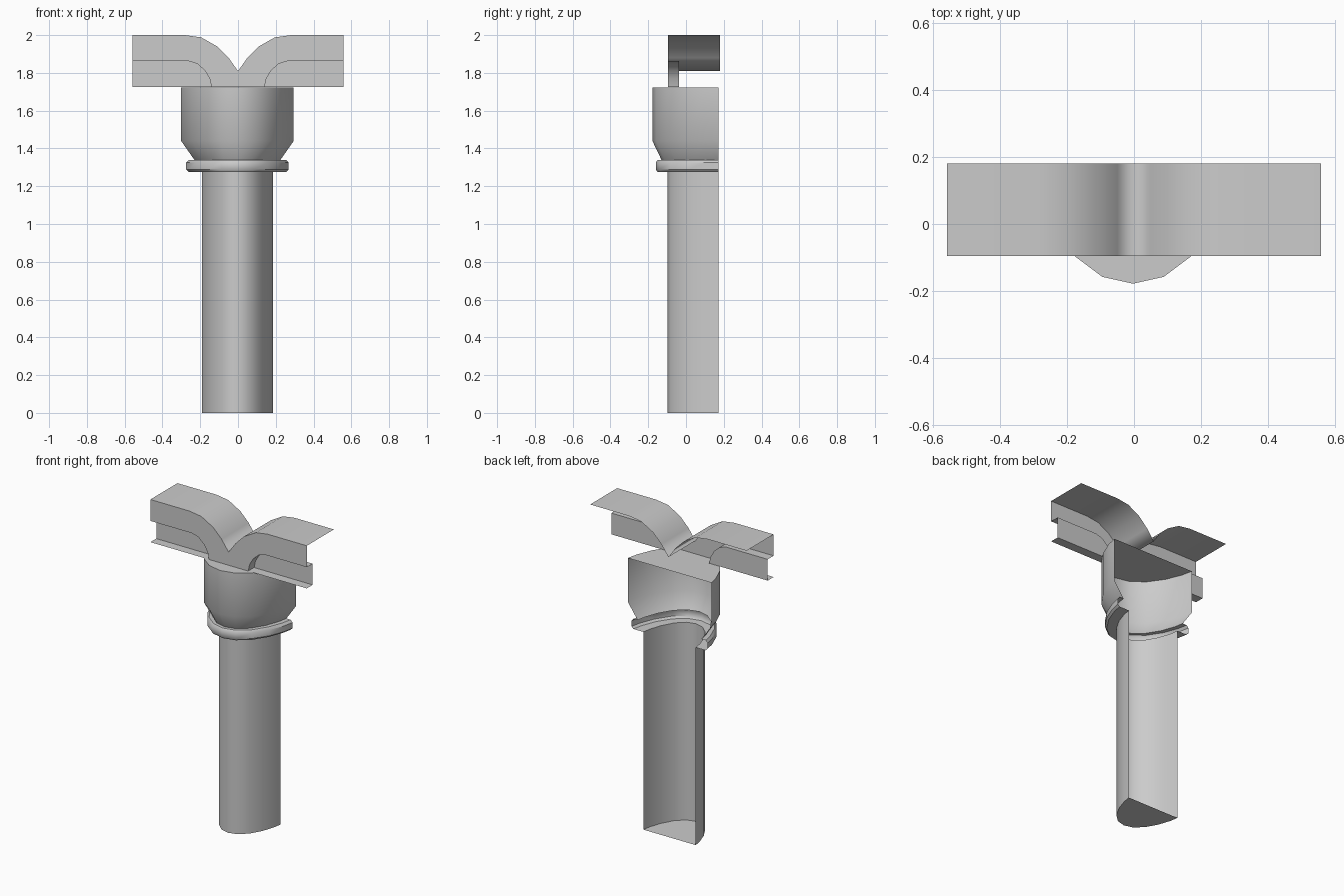
import bpy, bmesh, math

if "Cube" in bpy.data.objects:
    bpy.data.objects.remove(bpy.data.objects["Cube"])

BACK = 0.172
# Half cross-section: (width fraction, depth fraction measured from the front)
HALF = [(1, 1), (.95, .80), (.81, .51), (.585, .235), (.307, .058), (0, 0)]
SECTION = [(-x, d) for x, d in HALF] + HALF[-2::-1]


def finish(name, bm, mirror=False):
    bmesh.ops.remove_doubles(bm, verts=bm.verts, dist=1e-5)
    me = bpy.data.meshes.new(name)
    bm.to_mesh(me)
    bm.free()
    ob = bpy.data.objects.new(name, me)
    bpy.context.collection.objects.link(ob)
    bpy.ops.object.select_all(action='DESELECT')
    ob.select_set(True)
    bpy.context.view_layer.objects.active = ob
    bpy.ops.object.shade_smooth_by_angle(angle=math.radians(38))
    if mirror:
        m = ob.modifiers.new("mirror", 'MIRROR')
        m.use_clip = True
    return ob


def strip(bm, a, b):
    """Quads (or triangles where points coincide) between two point rows."""
    for i in range(len(a) - 1):
        pts = []
        for p in (a[i], a[i + 1], b[i + 1], b[i]):
            if p not in pts:
                pts.append(p)
        if len(pts) > 2:
            bm.faces.new([bm.verts.new(p) for p in pts])


def half_column(name, levels, cap_bottom=False, cap_top=False):
    """Open-backed loft; each level is (half width, front y, z)."""
    bm = bmesh.new()
    rows = [[(x * w - .003, f + d * (BACK - f), z) for x, d in SECTION]
            for w, f, z in levels]
    for lo, hi in zip(rows, rows[1:]):
        strip(bm, hi[::-1], lo[::-1])
    if cap_bottom:
        bm.faces.new([bm.verts.new(p) for p in rows[0][::-1]])
    if cap_top:
        bm.faces.new([bm.verts.new(p) for p in rows[-1]])
    return finish(name, bm)


# Column parts
half_column("shaft", [(.187, -.098, 0), (.187, -.098, 1.275)], cap_bottom=True)
half_column("neck_ring", [(.187, -.098, 1.275), (.258, -.150, 1.275),
                          (.271, -.160, 1.288), (.271, -.160, 1.325),
                          (.258, -.150, 1.34), (.228, -.130, 1.34)])
half_column("capital", [(.228, -.130, 1.34), (.298, -.178, 1.44),
                        (.298, -.178, 1.722)], cap_top=True)

# Arch springing: left half, mirrored
TOP = [(-.558, 2), (-.28, 2), (-.195, 1.988), (-.11, 1.94), (-.05, 1.88), (0, 1.81)]
BAND = [(-.558, 1.862), (-.26, 1.862), (-.215, 1.848), (-.175, 1.812),
        (-.15, 1.77), (-.14, 1.725)]
FRONT, RECESS, REAR, BASE = -.096, -.036, .18, 1.725


def at(row, y):
    return [(x, y, z) for x, z in row]


bm = bmesh.new()
floor = [(x, BASE) for x, z in BAND]
strip(bm, at(TOP, REAR)[::-1], at(TOP, FRONT)[::-1])         # top surface
strip(bm, at(BAND, FRONT), at(TOP, FRONT))                   # front band
strip(bm, at([BAND[-1], (0, BASE)], FRONT), at([TOP[-1]] * 2, FRONT))
strip(bm, at(BAND, RECESS), at(BAND, FRONT))                 # step back
strip(bm, at(floor, RECESS), at(BAND, RECESS))               # recessed panel
strip(bm, at([floor[0], floor[-1]], FRONT),
      at([floor[0], floor[-1]], RECESS))                     # bottom lip
finish("arch_springing", bm, mirror=True)
